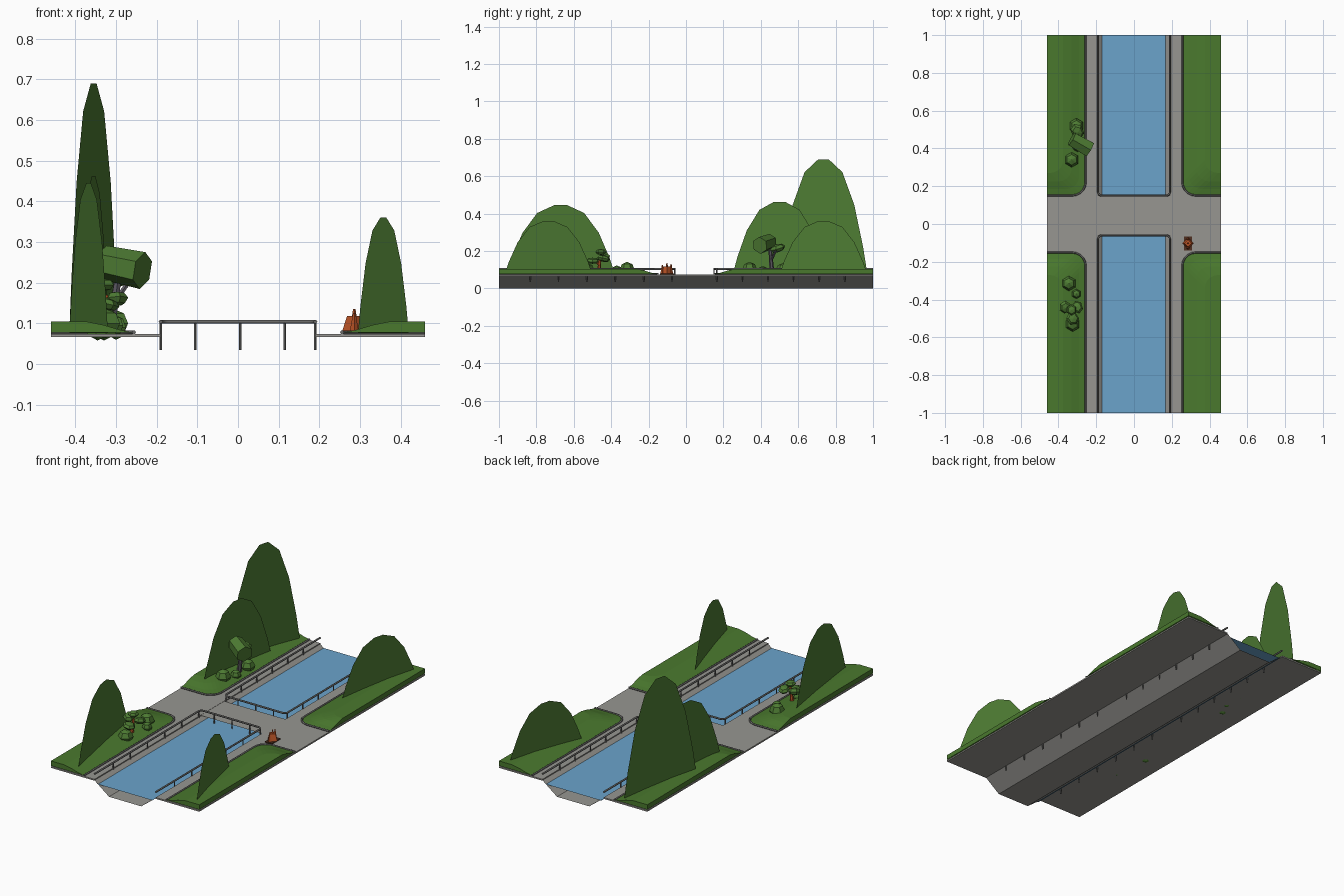
import bpy, bmesh, math
from mathutils import Vector, Matrix, Euler

if "Cube" in bpy.data.objects:
    bpy.data.objects.remove(bpy.data.objects["Cube"])


def material(name, r, g, b):
    m = bpy.data.materials.new(name)
    m.diffuse_color = (r, g, b, 1)
    m.use_nodes = True
    m.node_tree.nodes["Principled BSDF"].inputs["Base Color"].default_value = m.diffuse_color
    return m


PAVING = material("paving grey", 0.31, 0.305, 0.285)
METAL = material("rail grey", 0.14, 0.14, 0.135)
WATER = material("water blue", 0.145, 0.37, 0.6)
GRASS = material("grass green", 0.068, 0.19, 0.027)
LEAF = material("leaf green", 0.075, 0.2, 0.033)
TRUNK = material("trunk grey", 0.11, 0.10, 0.12)
RUST = material("rust orange", 0.5, 0.09, 0.02)
BROWN = material("dark brown", 0.08, 0.03, 0.015)


def finish(bm, name, mat):
    me = bpy.data.meshes.new(name)
    bm.to_mesh(me)
    bm.free()
    ob = bpy.data.objects.new(name, me)
    me.materials.append(mat)
    bpy.context.collection.objects.link(ob)
    return ob


def polys(name, faces, mat):
    """Object from a list of polygons, each a list of points."""
    bm = bmesh.new()
    for f in faces:
        bm.faces.new([bm.verts.new(p) for p in f])
    bmesh.ops.remove_doubles(bm, verts=bm.verts, dist=1e-5)
    bmesh.ops.recalc_face_normals(bm, faces=bm.faces)
    return finish(bm, name, mat)


def box(name, lo, hi, mat):
    lo, hi = Vector(lo), Vector(hi)
    bm = bmesh.new()
    bmesh.ops.create_cube(bm, size=1, matrix=Matrix.Translation((lo + hi) / 2) @ Matrix.Diagonal((*(hi - lo), 1)))
    return finish(bm, name, mat)


def blob(name, loc, size, mat=LEAF, rot=(0, 0, 0)):
    """Six-sided faceted foliage lump."""
    bm = bmesh.new()
    m = Matrix.LocRotScale(Vector(loc), Euler(rot), Vector(size))
    bmesh.ops.create_uvsphere(bm, u_segments=6, v_segments=4, radius=1, matrix=m)
    return finish(bm, name, mat)


def rod(name, a, b, r1, r2, mat, sides=6):
    a, b = Vector(a), Vector(b)
    d = b - a
    bm = bmesh.new()
    m = Matrix.Translation((a + b) / 2) @ d.to_track_quat('Z', 'Y').to_matrix().to_4x4()
    bmesh.ops.create_cone(bm, cap_ends=True, segments=sides, radius1=r1, radius2=r2, depth=d.length, matrix=m)
    return finish(bm, name, mat)


def tube(name, pts, r, mat):
    cu = bpy.data.curves.new(name, 'CURVE')
    cu.dimensions = '3D'
    cu.bevel_depth, cu.bevel_resolution, cu.use_fill_caps = r, 1, True
    sp = cu.splines.new('POLY')
    sp.points.add(len(pts) - 1)
    for p, q in zip(sp.points, pts):
        p.co = (*q, 1)
    cu.materials.append(mat)
    ob = bpy.data.objects.new(name, cu)
    bpy.context.collection.objects.link(ob)


def corner(x, y, sx, sy, r, z):
    """Quarter arc at corner (x, y), turning from the y-line to the x-line."""
    out = []
    for i in range(6):
        a = math.pi / 2 * i / 5
        out.append((x + sx * r * (1 - math.cos(a)), y + sy * r * (1 - math.sin(a)), z))
    return out


# Ground: two side slabs, bridge deck, sunken canal bed and water
for side, s in (("left", -1), ("right", 1)):
    xs = sorted((s * 0.19, s * 0.46))
    box(side + "_bank", (xs[0], -1, 0.066), (xs[1], 1, 0.074), PAVING)
polys("bridge_deck", [[(-0.19, -0.06, 0.073), (0.19, -0.06, 0.073), (0.19, 0.15, 0.073), (-0.19, 0.15, 0.073)]], PAVING)
bed = [(-0.192, 0.07), (-0.10, 0), (0.10, 0), (0.192, 0.07)]
polys("canal_bed", [[(a[0], -1, a[1]), (b[0], -1, b[1]), (b[0], 1, b[1]), (a[0], 1, a[1])]
                    for a, b in zip(bed, bed[1:])], PAVING)
polys("water", [[(-0.175, -1, 0.052), (0.168, -1, 0.052), (0.168, 1, 0.052), (-0.175, 1, 0.052)]], WATER)

# Railings around both water openings
for tag, y0, s in (("back", 0.15, 1), ("front", -0.06, -1)):
    z, r = 0.104, 0.02
    left = corner(-0.19, y0, 1, s, r, z)
    right = corner(0.19, y0, -1, s, r, z)[::-1]
    tube(tag + "_rail", [(-0.19, s, z)] + left + right + [(0.19, s, z)], 0.005, METAL)
    posts = [(x, y0) for x in (-0.105, 0.005, 0.115)]
    n = 6
    for i in range(n):
        y = y0 + s * 0.015 + (s * 0.97 - y0) * i / n
        posts += [(-0.19, y), (0.19, y)]
    for i, (x, y) in enumerate(posts):
        rod(f"{tag}_post_{i}", (x, y, 0.035), (x, y, z), 0.0035, 0.0035, METAL)

# Four grass plots rising away from the road, each with a curb
STEPS = ((0, 0.078), (0.03, 0.084), (0.07, 0.096), (0.115, 0.105))
for sx in (-1, 1):
    for sy in (-1, 1):
        tag = ("left" if sx < 0 else "right") + ("_front" if sy < 0 else "_back")
        xo, yo, xi, yi = sx * 0.46, sy * 1.0, sx * 0.26, sy * 0.155

        def line(d, z):
            x, y = xi + sx * d, yi + sy * d
            return [(x, yo, z)] + corner(x, y, sx, sy, 0.07, z) + [(xo, y, z)]

        rows = [line(d, z) for d, z in STEPS]
        faces = [[a[i], a[i + 1], b[i + 1], b[i]] for a, b in zip(rows, rows[1:]) for i in range(len(a) - 1)]
        top, low = (xo, yo, STEPS[-1][1]), (xo, yo, STEPS[0][1])
        faces.append(rows[-1] + [top])
        faces.append([r[0] for r in rows] + [top, low])
        faces.append([r[-1] for r in rows] + [top, low])
        polys(tag + "_grass", faces, GRASS)
        tube(tag + "_curb", line(-0.004, 0.078), 0.005, METAL)

# Flat upright hill cut-outs: ends of the base line and peak height
HILLS = (((-0.32, -0.96), (-0.415, -0.38), 0.445), ((0.42, -0.97), (0.295, -0.5), 0.36),
         ((-0.39, 0.25), (-0.32, 0.75), 0.463), ((-0.415, 0.5), (-0.295, 0.97), 0.69),
         ((0.295, 0.5), (0.42, 0.97), 0.36))
for i, (a, b, h) in enumerate(HILLS):
    pts = []
    for t in (-1, -0.9, -0.7, -0.43, -0.12, 0.12, 0.43, 0.7, 0.9, 1):
        u = (t + 1) / 2
        k = 1 if abs(t) < 0.2 else 1 - abs(t) ** 2.6
        pts.append((a[0] + (b[0] - a[0]) * u, a[1] + (b[1] - a[1]) * u, 0.076 + (h - 0.076) * k))
    polys(f"hill_{i}", [pts], LEAF)

# Back left: larger tree with a leaning block canopy and bushes
rod("tree_trunk", (-0.315, 0.46, 0.08), (-0.295, 0.45, 0.21), 0.013, 0.009, TRUNK)
rod("tree_branch", (-0.305, 0.455, 0.15), (-0.27, 0.48, 0.2), 0.007, 0.006, TRUNK)
rod("tree_canopy", (-0.33, 0.45, 0.25), (-0.235, 0.395, 0.23), 0.042, 0.046, LEAF, 6)
blob("tree_canopy_small", (-0.30, 0.49, 0.215), (0.035, 0.045, 0.022), LEAF, (0.3, 0, 0.4))
blob("bush_a", (-0.33, 0.34, 0.1), (0.04, 0.04, 0.042))
blob("bush_b", (-0.305, 0.52, 0.1), (0.04, 0.04, 0.035))
blob("bush_c", (-0.30, 0.41, 0.09), (0.028, 0.028, 0.03))

# Front left: small rust-stemmed tree with clustered leaves and bushes
rod("small_tree_trunk", (-0.335, -0.465, 0.085), (-0.325, -0.46, 0.17), 0.011, 0.006, RUST)
rod("small_tree_branch", (-0.33, -0.46, 0.12), (-0.315, -0.49, 0.15), 0.006, 0.004, RUST)
blob("small_tree_leaves_a", (-0.365, -0.44, 0.165), (0.032, 0.036, 0.02), LEAF, (0.3, 0.2, 0))
blob("small_tree_leaves_b", (-0.30, -0.44, 0.16), (0.03, 0.036, 0.018), LEAF, (-0.2, 0, 0.3))
blob("small_tree_leaves_c", (-0.325, -0.5, 0.148), (0.034, 0.036, 0.016), LEAF, (0.1, 0.2, 0.6))
blob("small_tree_leaves_d", (-0.33, -0.455, 0.195), (0.028, 0.03, 0.016))
blob("bush_d", (-0.345, -0.315, 0.1), (0.04, 0.04, 0.042))
blob("bush_e", (-0.305, -0.37, 0.095), (0.026, 0.026, 0.028))
blob("bush_f", (-0.325, -0.53, 0.1), (0.04, 0.04, 0.036))

# Small rust-coloured roadside stand on a plate
box("stand_base", (0.265, -0.14, 0.074), (0.308, -0.065, 0.08), BROWN)
rod("stand_body", (0.286, -0.102, 0.08), (0.286, -0.102, 0.118), 0.03, 0.018, RUST, 4)
for i, (dy, h) in enumerate(((-0.024, 0.126), (0, 0.136), (0.022, 0.13))):
    rod(f"stand_spike_{i}", (0.286, -0.102 + dy, 0.08), (0.286, -0.102 + dy, h), 0.011, 0.003, RUST, 4)
